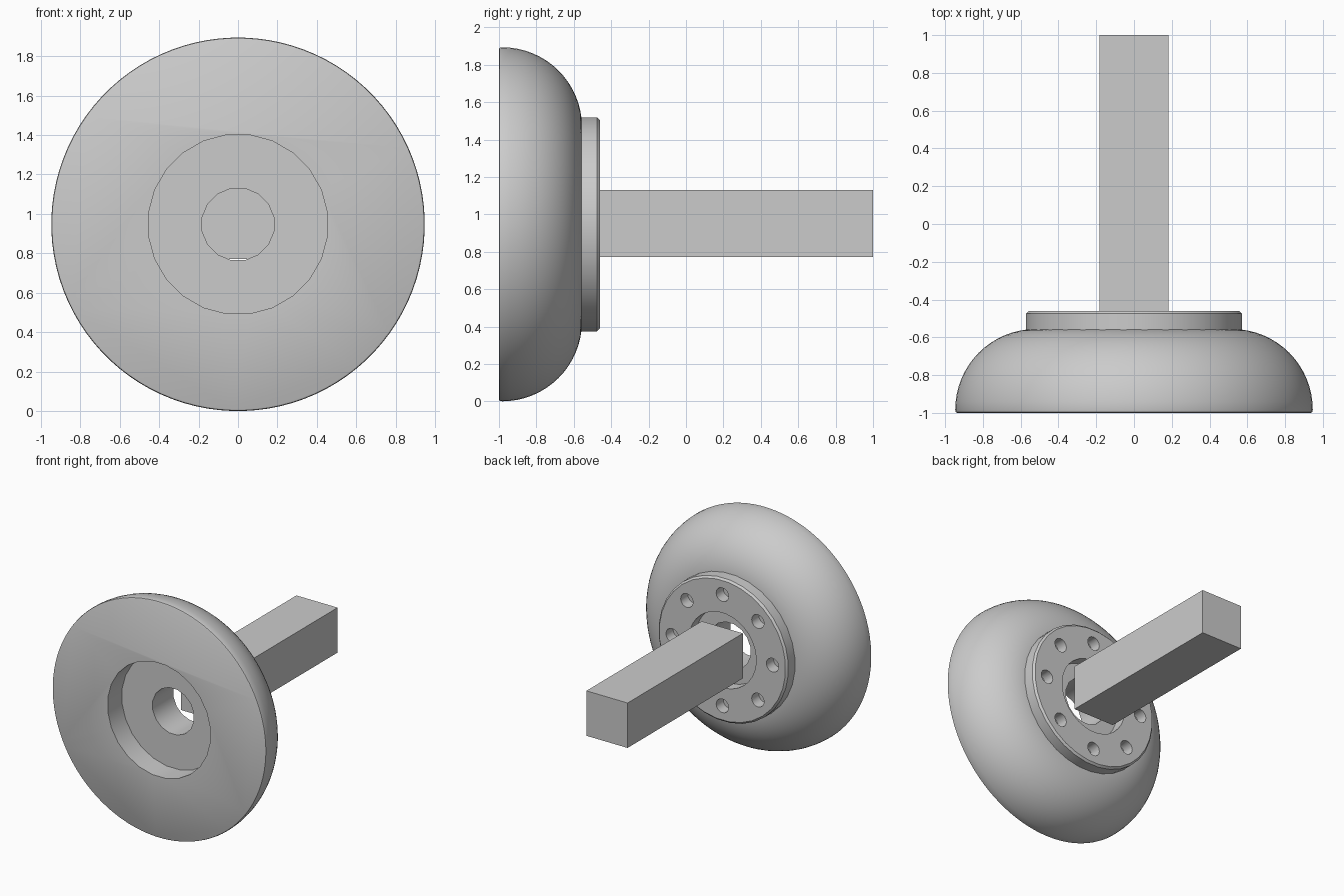
import bpy
import math
from mathutils import Matrix

if "Cube" in bpy.data.objects:
    bpy.data.objects.remove(bpy.data.objects["Cube"], do_unlink=True)

import bmesh

AXIS_Z = 0.947
FRONT, BACK = -1.0, 1.0
RECESS_FLOOR = -0.82
FLANGE_BASE, FLANGE_FACE = -0.56, -0.46

grey = bpy.data.materials.new("plain_grey")
grey.use_nodes = True
grey.diffuse_color = (0.6, 0.6, 0.6, 1)
grey.node_tree.nodes["Principled BSDF"].inputs["Base Color"].default_value = (0.6, 0.6, 0.6, 1)


def add_object(name, bm):
    bmesh.ops.recalc_face_normals(bm, faces=bm.faces)
    mesh = bpy.data.meshes.new(name)
    bm.to_mesh(mesh)
    bm.free()
    mesh.materials.append(grey)
    obj = bpy.data.objects.new(name, mesh)
    bpy.context.collection.objects.link(obj)
    return obj


def lathe(name, profile, sides, closed=False):
    """Turn (radius, y) points around the horizontal axis."""
    bm = bmesh.new()
    rings = []
    for r, y in profile:
        angles = [2 * math.pi * (i + 0.5) / sides for i in range(sides)]
        rings.append([bm.verts.new((r * math.sin(a), y, AXIS_Z + r * math.cos(a)))
                      for a in angles])
    pairs = list(zip(rings, rings[1:]))
    if closed:
        pairs.append((rings[-1], rings[0]))
    else:
        bm.faces.new(rings[0])
        bm.faces.new(rings[-1])
    for a, b in pairs:
        for i in range(sides):
            j = (i + 1) % sides
            bm.faces.new((a[i], a[j], b[j], b[i]))
    return add_object(name, bm)


def cut(obj, cutter):
    mod = obj.modifiers.new("cut", "BOOLEAN")
    mod.operation = "DIFFERENCE"
    mod.solver = "EXACT"
    mod.object = cutter
    cutter.hide_render = True
    bpy.context.view_layer.objects.active = obj
    bpy.ops.object.modifier_apply(modifier=mod.name)
    bpy.data.objects.remove(cutter, do_unlink=True)


def smooth(obj, degrees=30):
    bpy.ops.object.select_all(action="DESELECT")
    obj.select_set(True)
    bpy.context.view_layer.objects.active = obj
    bpy.ops.object.shade_smooth_by_angle(angle=math.radians(degrees))


# Domed body: flat front, rounded shoulder, flat back
shoulder = 0.427
profile = [(0.937, FRONT), (0.944, FRONT + 0.004)]
for i in range(17):
    a = math.pi / 2 * i / 16
    profile.append((0.52 + shoulder * math.cos(a), -0.983 + shoulder * math.sin(a)))
domed_body = lathe("domed_body", profile, 96)
cut(domed_body, lathe("recess_cutter", [(0.457, FRONT - 0.1), (0.457, RECESS_FLOOR)], 24))
cut(domed_body, lathe("bore_cutter", [(0.185, RECESS_FLOOR - 0.1), (0.185, FLANGE_FACE)], 16))
smooth(domed_body)

# Mounting flange with chamfered rim and a ring of bolt holes
flange = lathe("mounting_flange", [
    (0.3, FLANGE_BASE), (0.575, FLANGE_BASE), (0.575, FLANGE_FACE - 0.015),
    (0.56, FLANGE_FACE), (0.3, FLANGE_FACE)], 32, closed=True)
bm = bmesh.new()
for i in range(8):
    a = math.pi / 4 * i
    place = Matrix.Translation((0.445 * math.sin(a), FLANGE_FACE, AXIS_Z + 0.445 * math.cos(a)))
    bmesh.ops.create_cone(bm, cap_ends=True, segments=16, radius1=0.055, radius2=0.055,
                          depth=0.18, matrix=place @ Matrix.Rotation(math.pi / 2, 4, "X"))
cut(flange, add_object("bolt_hole_cutter", bm))
smooth(flange)

# Square shaft
bm = bmesh.new()
length = BACK - FLANGE_FACE
bmesh.ops.create_cube(bm, size=1, matrix=Matrix.Translation(
    (0, FLANGE_FACE + length / 2, AXIS_Z + 0.004)) @ Matrix.Diagonal((0.365, length, 0.36, 1)))
add_object("square_shaft", bm)
